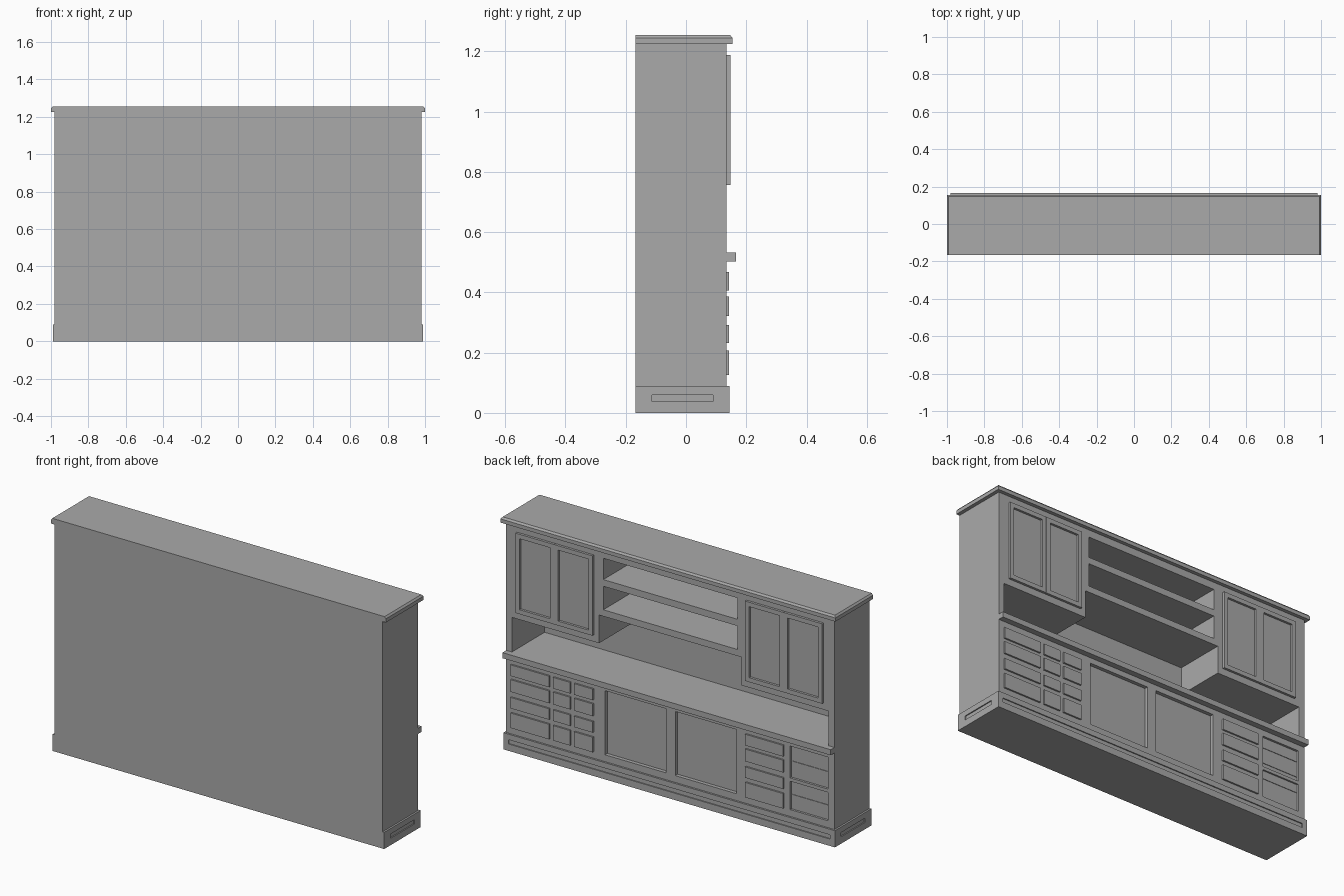
import bpy, bmesh
from mathutils import Vector

cube = bpy.data.objects.get("Cube")
if cube:
    bpy.data.objects.remove(cube, do_unlink=True)

grey = bpy.data.materials.new("plain grey")
grey.use_nodes = True
colour = (0.4, 0.4, 0.4, 1)
grey.diffuse_color = colour
grey.node_tree.nodes["Principled BSDF"].inputs["Base Color"].default_value = colour

BACK, FACE = -0.167, 0.134      # wall side and carcass front
INNER = -0.145                  # inside of the back board
ROWS = [(0.407, 0.467), (0.321, 0.387), (0.232, 0.291), (0.126, 0.207)]


def finish(name, bm):
    bmesh.ops.recalc_face_normals(bm, faces=bm.faces)
    mesh = bpy.data.meshes.new(name)
    bm.to_mesh(mesh)
    bm.free()
    mesh.materials.append(grey)
    obj = bpy.data.objects.new(name, mesh)
    bpy.context.scene.collection.objects.link(obj)
    return obj


def prism(bm, outline, y0, y1):
    """Extrude an x-z outline along y."""
    face = bm.faces.new([bm.verts.new((x, y0, z)) for x, z in outline])
    out = bmesh.ops.extrude_face_region(bm, geom=[face])
    verts = [v for v in out["geom"] if isinstance(v, bmesh.types.BMVert)]
    bmesh.ops.translate(bm, verts=verts, vec=(0, y1 - y0, 0))


def add_box(bm, x0, x1, y0, y1, z0, z1):
    prism(bm, [(x0, z0), (x1, z0), (x1, z1), (x0, z1)], y0, y1)


def box(name, *bounds):
    bm = bmesh.new()
    add_box(bm, *bounds)
    return finish(name, bm)


def panel(name, x0, x1, z0, z1, front, rim=0, depth=0, back=FACE):
    """Front plate, optionally with a sunken field inside a rim."""
    bm = bmesh.new()
    add_box(bm, x0, x1, back - 0.002, front, z0, z1)
    bmesh.ops.recalc_face_normals(bm, faces=bm.faces)
    if rim:
        face = max(bm.faces, key=lambda f: f.calc_center_median().y)
        bmesh.ops.inset_region(bm, faces=[face], thickness=rim)
        # a second ring makes the upright walls of the sunken field
        bmesh.ops.inset_region(bm, faces=[face], thickness=0.0005)
        bmesh.ops.translate(bm, verts=face.verts, vec=(0, -depth, 0))
    return finish(name, bm)


def cut(target, bm):
    cutter = finish(target.name + "_cutter", bm)
    cutter.hide_render = True
    cutter.hide_viewport = True
    cutter.display_type = 'WIRE'
    mod = target.modifiers.new("openings", 'BOOLEAN')
    mod.operation = 'DIFFERENCE'
    mod.solver = 'EXACT'
    mod.object = cutter


# Carcass with serving niche, open shelves and sunken doors
carcass = box("carcass", -0.98, 0.98, BACK, FACE, 0.09, 1.225)
bm = bmesh.new()
niche = [(-0.946, 0.533), (0.946, 0.533), (0.946, 0.72), (0.425, 0.72),
         (0.425, 0.872), (-0.425, 0.872), (-0.425, 0.72), (-0.946, 0.72)]
prism(bm, niche, INNER, 0.2)
for z0, z1 in [(0.907, 1.034), (1.07, 1.185)]:
    add_box(bm, -0.4, 0.4, INNER, 0.2, z0, z1)
for x0, x1 in [(-0.395, -0.03), (0.025, 0.39)]:
    add_box(bm, x0, x1, FACE - 0.02, 0.2, 0.127, 0.473)
for z0, z1 in [(0.127, 0.28), (0.298, 0.47)]:
    add_box(bm, -0.942, -0.715, FACE - 0.012, 0.2, z0, z1)
cut(carcass, bm)

# Plinth with shallow grooves on three sides
plinth = box("plinth", -0.99, 0.99, BACK, 0.144, 0, 0.09)
bm = bmesh.new()
add_box(bm, -0.96, 0.96, 0.138, 0.2, 0.037, 0.06)
for x0, x1 in [(-1.1, -0.984), (0.984, 1.1)]:
    add_box(bm, x0, x1, -0.113, 0.09, 0.037, 0.06)
cut(plinth, bm)

# Counter edge
box("counter_edge", -0.98, 0.98, FACE - 0.002, 0.166, 0.503, 0.533)

# Cornice with sloping top edge
box("cornice", -1, 1, BACK, 0.154, 1.225, 1.245)
cap = box("cornice_cap", -1, 1, BACK, 0.154, 1.245, 1.255)
for v in cap.data.vertices:
    if v.co.z > 1.25:
        v.co.x *= 0.992
        if v.co.y > 0:
            v.co.y = 0.146

# Upper cabinet doors
for side, s in [("left", 1), ("right", -1)]:
    for part, a, b in [("inner", 0.456, 0.6845), ("outer", 0.6865, 0.916)]:
        x0, x1 = sorted((a * s, b * s))
        panel(f"{side}_{part}_upper_door", x0, x1, 0.757, 1.188, 0.147, 0.034, 0.012)

# Drawer fronts
columns = [("left_wide", 0.718, 0.948), ("left_small_outer", 0.592, 0.694),
           ("left_small_inner", 0.457, 0.568), ("right_wide", -0.68, -0.453)]
for name, x0, x1 in columns:
    for i, (z0, z1) in enumerate(ROWS):
        panel(f"{name}_drawer_{i + 1}", x0, x1, z0, z1, 0.143)

# Flush drawers inside the sunken right bay
for i, (z0, z1) in enumerate(ROWS):
    panel(f"right_flush_drawer_{i + 1}", -0.94, -0.717, z0 + 0.003, z1,
          FACE - 0.009, back=FACE - 0.012)
